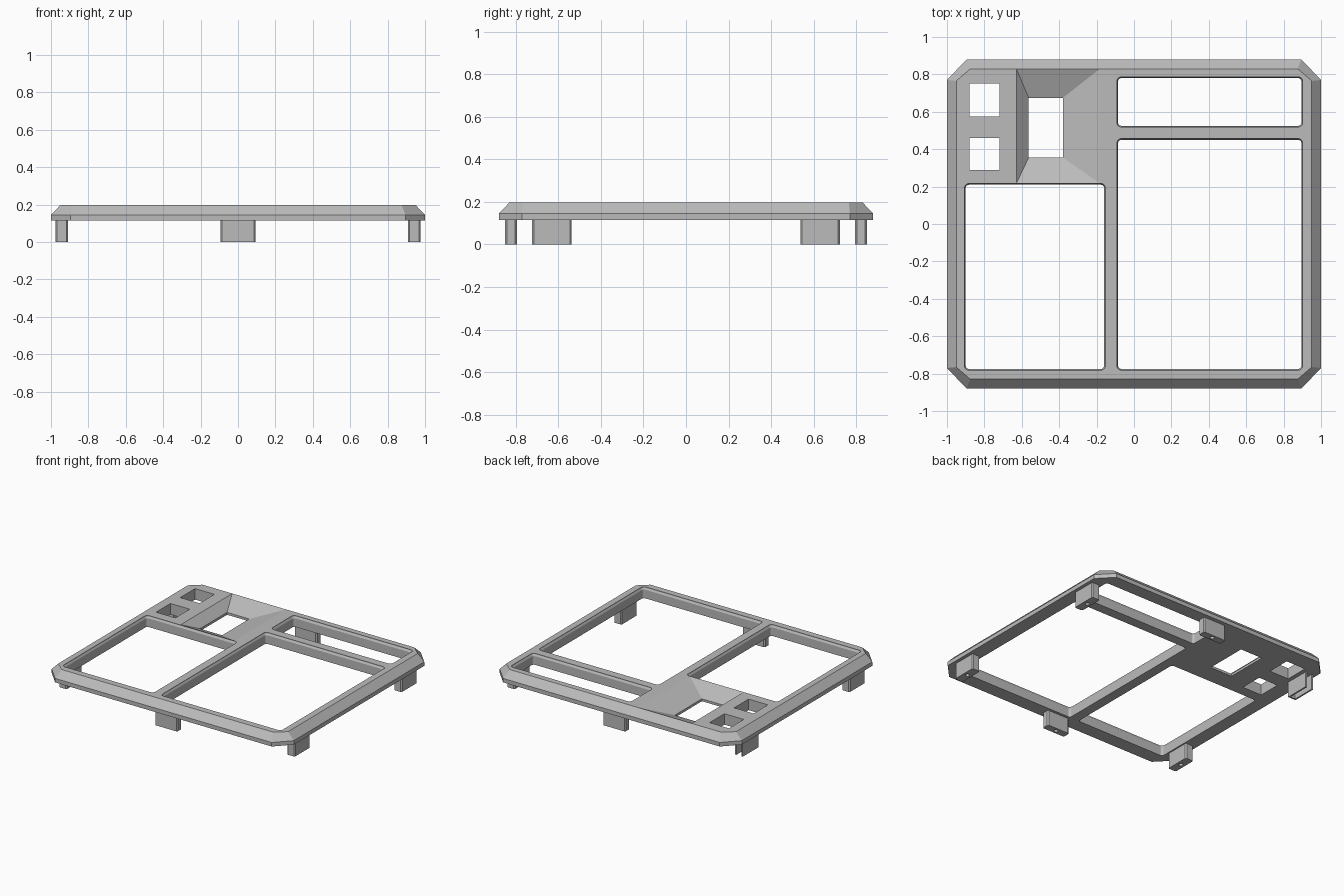
import bpy, math

cube = bpy.data.objects.get("Cube")
if cube:
    bpy.data.objects.remove(cube, do_unlink=True)

grey = bpy.data.materials.new("plain grey")
grey.use_nodes = True
colour = (0.5, 0.5, 0.5, 1)
grey.diffuse_color = colour
grey.node_tree.nodes["Principled BSDF"].inputs["Base Color"].default_value = colour

BASE, EDGE, TOP = 0.115, 0.145, 0.197


def loft(name, loops):
    """Closed solid through a stack of (outline, height) loops, bottom to top."""
    n = len(loops[0][0])
    verts = [(x, y, z) for outline, z in loops for x, y in outline]
    faces = [tuple(reversed(range(n))), tuple(range(len(verts) - n, len(verts)))]
    for k in range(len(loops) - 1):
        for i in range(n):
            j = (i + 1) % n
            faces.append((k * n + i, k * n + j, (k + 1) * n + j, (k + 1) * n + i))
    mesh = bpy.data.meshes.new(name)
    mesh.from_pydata(verts, [], faces)
    mesh.materials.append(grey)
    obj = bpy.data.objects.new(name, mesh)
    bpy.context.collection.objects.link(obj)
    return obj


def rect(x0, x1, y0, y1):
    return [(x0, y0), (x1, y0), (x1, y1), (x0, y1)]


def cut_rect(x0, x1, y0, y1, cx, cy):
    """Rectangle with straight cut corners."""
    return [(x0 + cx, y0), (x1 - cx, y0), (x1, y0 + cy), (x1, y1 - cy),
            (x1 - cx, y1), (x0 + cx, y1), (x0, y1 - cy), (x0, y0 + cy)]


def round_rect(x0, x1, y0, y1, r, steps=5):
    centres = [(x1 - r, y1 - r), (x0 + r, y1 - r), (x0 + r, y0 + r), (x1 - r, y0 + r)]
    points = []
    for q, (cx, cy) in enumerate(centres):
        for s in range(steps + 1):
            a = math.pi / 2 * (q + s / steps)
            points.append((cx + r * math.cos(a), cy + r * math.sin(a)))
    return points


def subtract(target, cutter):
    cutter.hide_render = True
    mod = target.modifiers.new("cut", "BOOLEAN")
    mod.operation = "DIFFERENCE"
    mod.solver = "EXACT"
    mod.object = cutter
    bpy.ops.object.select_all(action="DESELECT")
    bpy.context.view_layer.objects.active = target
    target.select_set(True)
    bpy.ops.object.modifier_apply(modifier=mod.name)
    bpy.data.objects.remove(cutter, do_unlink=True)


# Frame plate with a bevelled rim
outer = cut_rect(-1, 1, -0.88, 0.88, 0.105, 0.11)
inner = cut_rect(-0.95, 0.95, -0.83, 0.83, 0.075, 0.065)
frame = loft("frame_plate", [(outer, BASE), (outer, EDGE), (inner, TOP)])

# Three large rounded windows with a fine chamfered lip
for x0, x1, y0, y1 in [(-0.9, -0.16, -0.775, 0.21), (-0.085, 0.895, -0.775, 0.45),
                       (-0.085, 0.895, 0.525, 0.78)]:
    e = 0.007
    small = round_rect(x0, x1, y0, y1, 0.018)
    large = round_rect(x0 - e, x1 + e, y0 - e, y1 + e, 0.018 + e)
    subtract(frame, loft("window_cutter", [(small, 0), (small, TOP - 0.018),
                                           (large, TOP - 0.006), (large, 0.3)]))

# Small square switch openings
for y0, y1 in [(0.29, 0.46), (0.575, 0.75)]:
    subtract(frame, loft("switch_cutter", [(rect(-0.88, -0.72, y0, y1), 0),
                                           (rect(-0.88, -0.72, y0, y1), 0.3)]))

# Sloping recess that funnels down to a rectangular opening
slot = rect(-0.563, -0.38, 0.355, 0.675)
mouth = rect(-0.628, -0.185, 0.219, 0.828)
subtract(frame, loft("recess_cutter", [(slot, 0.133), (mouth, TOP), (mouth, 0.3)]))
subtract(frame, loft("slot_cutter", [(slot, 0), (slot, 0.18)]))


# Screw legs under the rim
def leg(name, x0, x1, y0, y1):
    outline = cut_rect(x0, x1, y0, y1, 0.008, 0.008)
    obj = loft(name, [(outline, 0), (outline, BASE + 0.005)])
    cx, cy, r = (x0 + x1) / 2, (y0 + y1) / 2, 0.015
    hole = round_rect(cx - r, cx + r, cy - r, cy + r, r * 0.98, 3)
    subtract(obj, loft("screw_cutter", [(hole, -0.1), (hole, 0.08)]))
    return obj


leg("front_middle_leg", -0.093, 0.093, -0.85, -0.795)
leg("back_middle_leg", -0.093, 0.093, 0.795, 0.85)
leg("front_left_leg", 0.91, 0.975, -0.723, -0.538)
leg("back_left_leg", 0.91, 0.975, 0.538, 0.723)
leg("front_right_leg", -0.975, -0.91, -0.723, -0.538)

# Hollow leg, open at the bottom and the back
bracket = loft("back_right_bracket", [(rect(-0.975, -0.91, 0.538, 0.723), 0),
                                      (rect(-0.975, -0.91, 0.538, 0.723), BASE + 0.005)])
channel = rect(-0.963, -0.922, 0.55, 0.8)
subtract(bracket, loft("channel_cutter", [(channel, -0.1), (channel, BASE)]))
